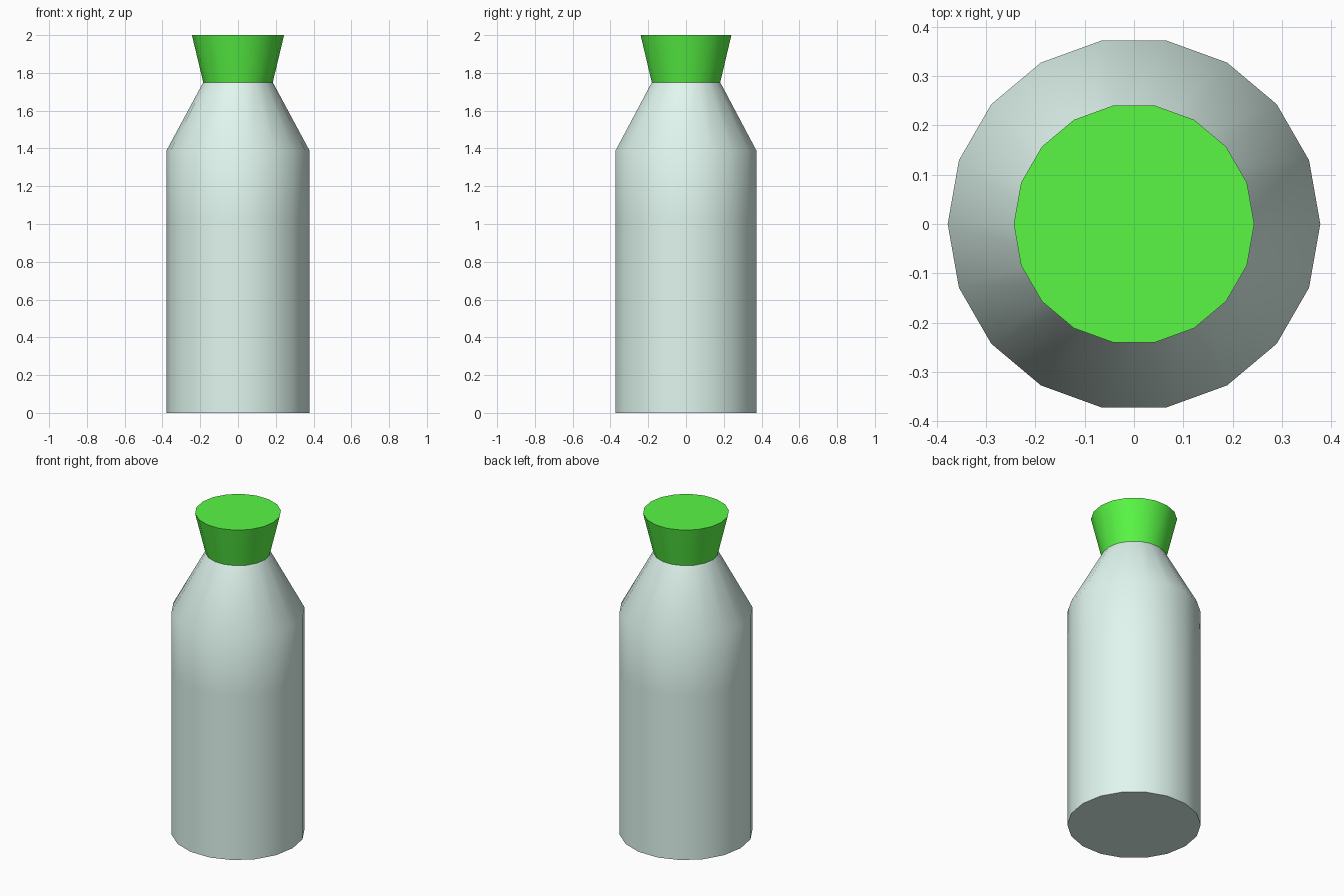
import bpy, bmesh, math

if "Cube" in bpy.data.objects:
    bpy.data.objects.remove(bpy.data.objects["Cube"])

SIDES = 18


def material(name, rgb):
    m = bpy.data.materials.new(name)
    m.diffuse_color = (*rgb, 1.0)
    m.use_nodes = True
    m.node_tree.nodes["Principled BSDF"].inputs["Base Color"].default_value = m.diffuse_color
    return m


def turned(name, profile, mat, cap_top=True):
    """Lathe a list of (radius, z) rings, closed at the bottom and optionally the top."""
    bm = bmesh.new()
    rings = []
    for r, z in profile:
        rings.append([bm.verts.new((r * math.cos(2 * math.pi * i / SIDES),
                                    r * math.sin(2 * math.pi * i / SIDES), z))
                      for i in range(SIDES)])
    for low, high in zip(rings, rings[1:]):
        for i in range(SIDES):
            j = (i + 1) % SIDES
            bm.faces.new((low[i], low[j], high[j], high[i]))
    bm.faces.new(rings[0][::-1])
    if cap_top:
        bm.faces.new(rings[-1])
    mesh = bpy.data.meshes.new(name)
    bm.to_mesh(mesh)
    bm.free()
    mesh.materials.append(mat)
    ob = bpy.data.objects.new(name, mesh)
    bpy.context.collection.objects.link(ob)
    bpy.ops.object.select_all(action='DESELECT')
    ob.select_set(True)
    bpy.context.view_layer.objects.active = ob
    bpy.ops.object.shade_smooth_by_angle(angle=math.radians(35))
    return ob


# Glass bottle: straight body, sloped shoulder, open neck under the stopper
turned("bottle", [(0.378, 0), (0.378, 1.02), (0.378, 1.39), (0.184, 1.75)],
       material("glass", (0.75, 0.93, 0.86)), cap_top=False)

# Liquid filling the lower body
turned("liquid", [(0.37, 0.004), (0.37, 1.02)],
       material("liquid", (0.22, 0.25, 0.55)))

# Flared stopper
turned("stopper", [(0.184, 1.75), (0.244, 2.0)],
       material("stopper", (0.1, 0.93, 0.06)))
